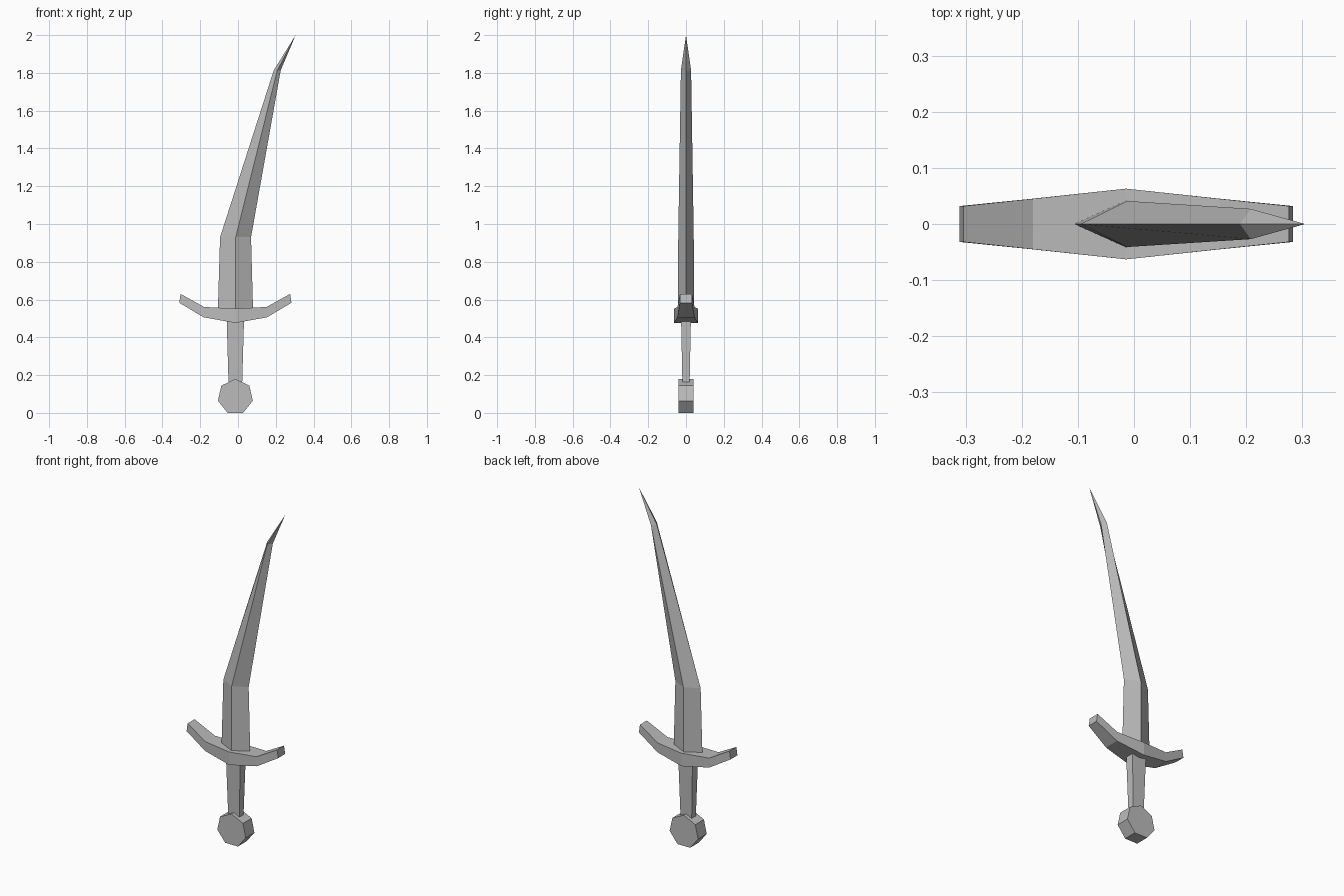
import bpy, bmesh, math

if "Cube" in bpy.data.objects:
    bpy.data.objects.remove(bpy.data.objects["Cube"])

CX = -0.014  # centre line of the hilt

steel = bpy.data.materials.new("plain grey")
steel.diffuse_color = (0.5, 0.5, 0.5, 1)
steel.use_nodes = True
steel.node_tree.nodes["Principled BSDF"].inputs["Base Color"].default_value = steel.diffuse_color


def loft(name, rings, tip=None):
    """Skin matching rings of points, capping the ends or closing to a tip."""
    bm = bmesh.new()
    loops = [[bm.verts.new(p) for p in ring] for ring in rings]
    n = len(loops[0])
    for a, b in zip(loops, loops[1:]):
        for i in range(n):
            j = (i + 1) % n
            bm.faces.new((a[i], a[j], b[j], b[i]))
    bm.faces.new(loops[0])
    if tip:
        t = bm.verts.new(tip)
        for i in range(n):
            bm.faces.new((loops[-1][i], loops[-1][(i + 1) % n], t))
    else:
        bm.faces.new(loops[-1])
    bmesh.ops.recalc_face_normals(bm, faces=bm.faces[:])
    mesh = bpy.data.meshes.new(name)
    bm.to_mesh(mesh)
    bm.free()
    mesh.materials.append(steel)
    obj = bpy.data.objects.new(name, mesh)
    bpy.context.collection.objects.link(obj)
    return obj


# Pommel: seven-sided disc, corner up
R = 0.0947
angles = [math.pi / 2 + i * math.tau / 7 for i in range(7)]
loft("pommel", [[(CX + R * math.cos(a), y, 0.0853 + R * math.sin(a)) for a in angles]
                for y in (-0.04, 0.04)])

# Grip: tapered box
loft("grip", [[(CX + sx * hx, sy * hy, z) for sx, sy in ((-1, -1), (1, -1), (1, 1), (-1, 1))]
              for z, hx, hy in ((0.15, 0.036, 0.019), (0.50, 0.046, 0.026))])

# Crossguard: upswept bar, sections mirrored about the centre line
# (bottom x, bottom z, top x, top z, half depth), x measured from the centre
half = [(0.168, 0.506, 0.166, 0.561, 0.045), (0.297, 0.583, 0.290, 0.630, 0.032)]
stations = ([(-bx, bz, -tx, tz, h) for bx, bz, tx, tz, h in reversed(half)]
            + [(0, 0.476, 0, 0.552, 0.063)] + half)
loft("crossguard", [[(CX + bx, -h, bz), (CX + bx, h, bz), (CX + tx, h, tz), (CX + tx, -h, tz)]
                    for bx, bz, tx, tz, h in stations])

# Blade: diamond sections (z, back edge x, ridge x, front edge x, half depth)
sections = [(0.53, -0.107, CX, 0.080, 0.042),
            (0.93, -0.095, -0.012, 0.069, 0.041),
            (1.813, 0.189, 0.208, 0.226, 0.027)]
loft("blade", [[(xb, 0, z), (xr, -h, z), (xf, 0, z), (xr, h, z)]
               for z, xb, xr, xf, h in sections], tip=(0.305, 0, 2.0))
